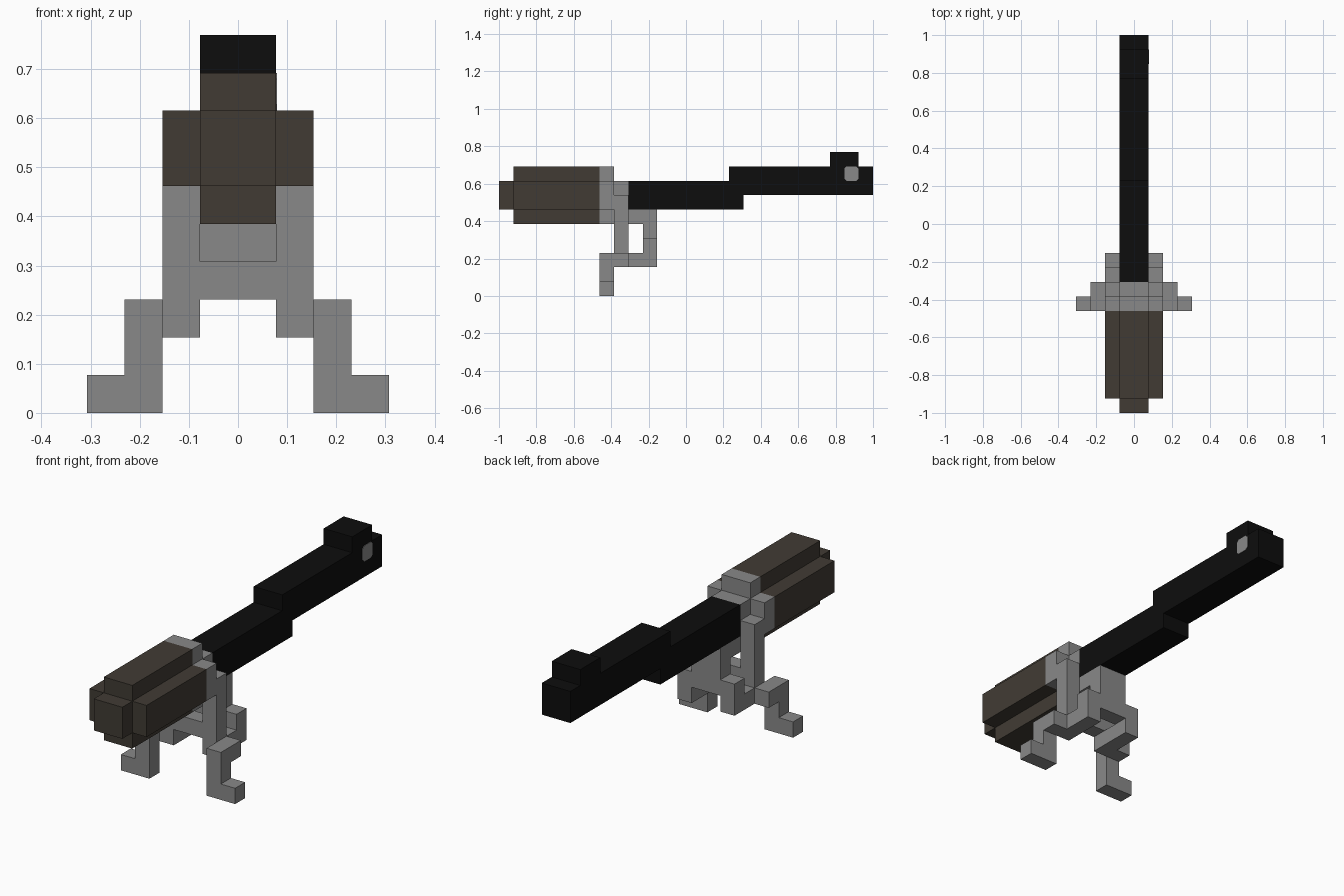
import bpy, bmesh
from mathutils import Vector

U = 1 / 13  # one grid cell

cube = bpy.data.objects.get("Cube")
if cube:
    bpy.data.objects.remove(cube, do_unlink=True)


def material(name, r, g, b):
    m = bpy.data.materials.new(name)
    m.use_nodes = True
    m.diffuse_color = (r, g, b, 1)
    m.node_tree.nodes["Principled BSDF"].inputs["Base Color"].default_value = (r, g, b, 1)
    return m


BLACK = material("black", 0.004, 0.004, 0.004)
BROWN = material("dark brown", 0.053, 0.044, 0.034)
GREY = material("grey", 0.25, 0.25, 0.25)


def finish(name, bm, mat, mirror=False):
    bmesh.ops.recalc_face_normals(bm, faces=bm.faces)
    mesh = bpy.data.meshes.new(name)
    bm.to_mesh(mesh)
    bm.free()
    mesh.materials.append(mat)
    obj = bpy.data.objects.new(name, mesh)
    bpy.context.collection.objects.link(obj)
    if mirror:
        mod = obj.modifiers.new("Mirror", 'MIRROR')
        mod.use_mirror_merge = False
    return obj


def prism(name, points, axis, start, end, mat, mirror=False):
    """Extrude a profile: axis 'x' takes (y, z) points, axis 'y' takes (x, z)."""
    bm = bmesh.new()
    place = (lambda a, b: (start, a, b)) if axis == 'x' else (lambda a, b: (a, start, b))
    step = (end - start, 0, 0) if axis == 'x' else (0, end - start, 0)
    face = bm.faces.new([bm.verts.new(Vector(place(a, b)) * U) for a, b in points])
    out = bmesh.ops.extrude_face_region(bm, geom=[face])
    moved = [v for v in out["geom"] if isinstance(v, bmesh.types.BMVert)]
    bmesh.ops.translate(bm, verts=moved, vec=Vector(step) * U)
    if not any(len(f.verts) == len(points) and f.is_valid and
               all(abs((v.co - w.co).length) < 1e-9 for v, w in zip(f.verts, face.verts))
               for f in bm.faces if f is face):
        bm.faces.new(face.verts)
    return finish(name, bm, mat, mirror)


def rect(a0, a1, b0, b1):
    return [(a0, b0), (a1, b0), (a1, b1), (a0, b1)]


# Front head: cross-shaped cylinder with a blunt nose and a grey collar
cross = [(-1, 5), (1, 5), (1, 6), (2, 6), (2, 8), (1, 8),
         (1, 9), (-1, 9), (-1, 8), (-2, 8), (-2, 6), (-1, 6)]
prism("nose", rect(-1, 1, 6, 8), 'y', -13, -12, BROWN)
prism("head", cross, 'y', -12, -6, BROWN)
prism("collar", cross, 'y', -6, -5, GREY)

# Long stepped tube with a raised block at the back
tube = [(-4, 6), (4, 6), (4, 7), (13, 7), (13, 9), (12, 9), (12, 10),
        (10, 10), (10, 9), (3, 9), (3, 8), (-4, 8)]
prism("tube", tube, 'x', -1, 1, BLACK)

# Button plate on the left side only
c = 0.16
button = [(11 + c, 8), (12 - c, 8), (12, 8 + c), (12, 9 - c),
          (12 - c, 9), (11 + c, 9), (11, 9 - c), (11, 8 + c)]
prism("button", button, 'x', 1, 1.03, GREY)

# Central support: plate behind the collar, shelf under the tube, rear wall
support = [(-5, 5), (-3, 5), (-3, 3), (-2, 3), (-2, 6), (-4, 6), (-4, 8), (-5, 8)]
prism("support", support, 'x', -1, 1, GREY)
prism("crossbar", rect(-5, -4, 3, 4), 'x', -1, 1, GREY)

# Side frames: upright, lower rail and rear post
frame = [(-5, 2), (-2, 2), (-2, 4), (-3, 4), (-3, 3), (-4, 3), (-4, 7), (-5, 7)]
prism("side_frame", frame, 'x', 1, 2, GREY, mirror=True)

# Legs and feet
leg = [(-6, 0), (-5, 0), (-5, 2), (-4, 2), (-4, 3), (-6, 3)]
prism("leg", leg, 'x', 2, 3, GREY, mirror=True)
prism("foot", rect(-6, -5, 0, 1), 'x', 3, 4, GREY, mirror=True)
